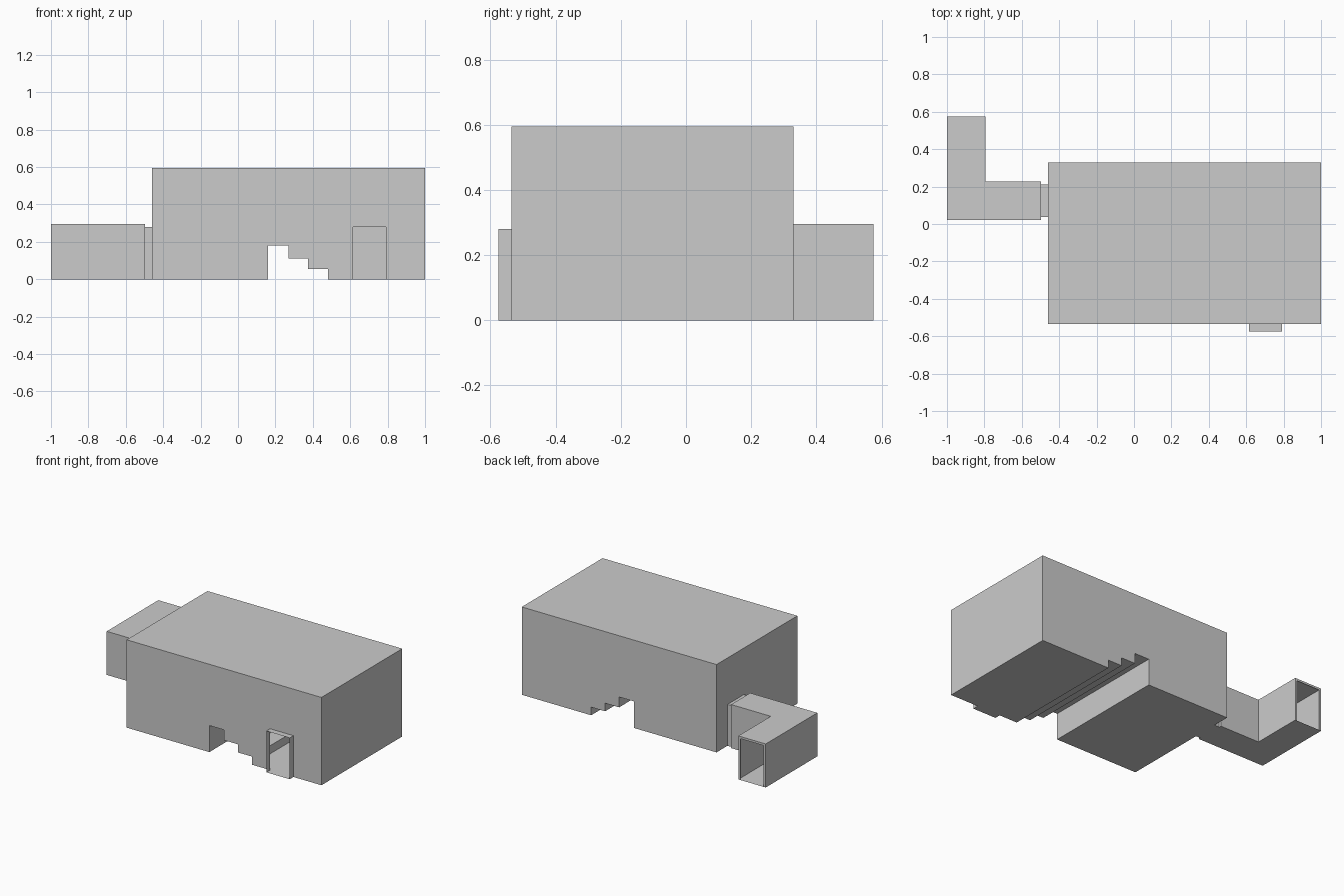
import bpy, bmesh

if "Cube" in bpy.data.objects:
    bpy.data.objects.remove(bpy.data.objects["Cube"])

# Hollow sheet model: walls have no thickness, so the rooms can be seen through the doorways.
mat = bpy.data.materials.new("plain_grey")
mat.diffuse_color = (0.6, 0.6, 0.6, 1)
mat.use_nodes = True
mat.node_tree.nodes["Principled BSDF"].inputs["Base Color"].default_value = mat.diffuse_color

DOOR_W, DOOR_H = 0.175, 0.28


def make(name, polys):
    """Join 3D polygons into one object with outward normals."""
    bm = bmesh.new()
    for p in polys:
        bm.faces.new([bm.verts.new(v) for v in p])
    bmesh.ops.remove_doubles(bm, verts=bm.verts, dist=1e-5)
    bmesh.ops.recalc_face_normals(bm, faces=bm.faces)
    me = bpy.data.meshes.new(name)
    bm.to_mesh(me)
    bm.free()
    me.materials.append(mat)
    ob = bpy.data.objects.new(name, me)
    bpy.context.collection.objects.link(ob)
    return ob


def sweep(pts, a, b):
    """Side faces of a closed outline swept between two mappings."""
    return [[a(*p), a(*q), b(*q), b(*p)] for p, q in zip(pts, pts[1:] + pts[:1])]


def on_x(x):
    return lambda u, z: (x, u, z)


def on_y(y):
    return lambda u, z: (u, y, z)


def on_z(z):
    return lambda x, y: (x, y, z)


def door(c):
    """Door outline standing on the floor, centred on c."""
    l, r = c - DOOR_W / 2, c + DOOR_W / 2
    return [(l, 0), (l, DOOR_H), (r, DOOR_H), (r, 0)]


def wall_with_door(u0, u1, h, c, at):
    return [at(*p) for p in [(u0, 0)] + door(c) + [(u1, 0), (u1, h), (u0, h)]]


# main hall: floor folds up into three steps
X0, X1, Y0, Y1, H = -0.46, 1.0, -0.535, 0.33, 0.595
steps = [(0.16, 0), (0.16, 0.18), (0.27, 0.18), (0.27, 0.11), (0.375, 0.11),
         (0.375, 0.055), (0.48, 0.055), (0.48, 0)]
profile = [(X0, 0)] + steps + [(X1, 0), (X1, H), (X0, H)]
front_c, link_c, end_c = 0.7025, 0.125, -0.8975
front = [(X0, 0)] + steps + door(front_c) + [(X1, 0), (X1, H), (X0, H)]
sides = sweep(profile, on_y(Y0), on_y(Y1))[:-1]     # the left wall has a door instead
make("main_hall", sides + [[on_y(Y0)(*p) for p in front],
                           [on_y(Y1)(*p) for p in profile],
                           wall_with_door(Y0, Y1, H, link_c, on_x(X0))])

# short doorway tubes
make("front_doorway", sweep(door(front_c), on_y(-0.575), on_y(Y0)))
make("link_doorway", sweep(door(link_c), on_x(-0.497), on_x(X0)))

# L-shaped passage with a door at each end
PX0, PX1, PXM, PY0, PYM, PY1, PH = -1.0, -0.497, -0.795, 0.0225, 0.2275, 0.575, 0.295
plan = [(PX0, PY0), (PX1, PY0), (PX1, PYM), (PXM, PYM), (PXM, PY1), (PX0, PY1)]
walls = sweep(plan, on_z(0), on_z(PH))
walls = [w for i, w in enumerate(walls) if i not in (1, 4)]
make("side_passage", walls + [[on_z(z)(*p) for p in plan] for z in (0, PH)] + [
    wall_with_door(PY0, PYM, PH, link_c, on_x(PX1)),
    wall_with_door(PX0, PXM, PH, end_c, on_y(PY1))])
